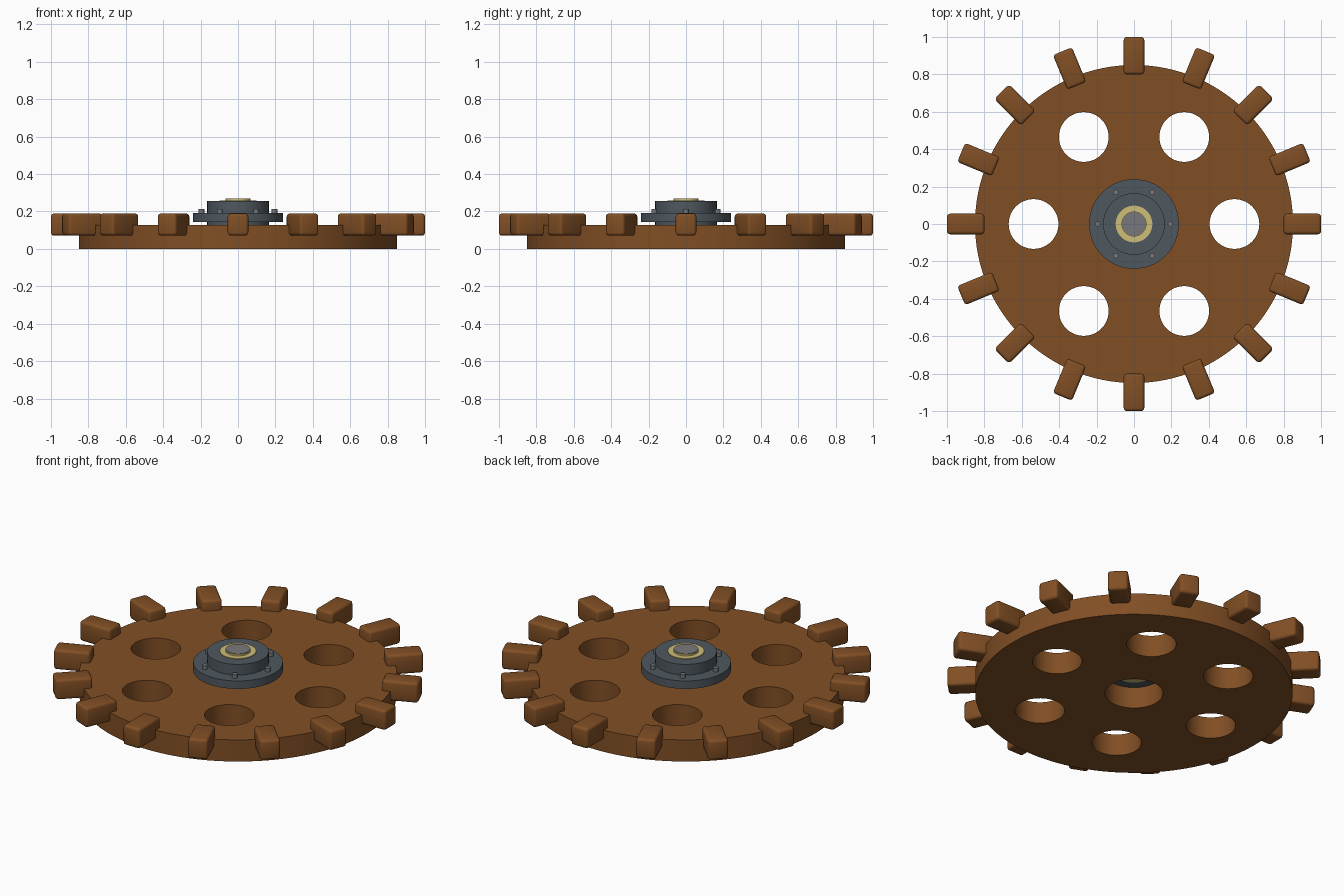
import bpy, bmesh, math
from mathutils import Matrix

if "Cube" in bpy.data.objects:
    bpy.data.objects.remove(bpy.data.objects["Cube"])


def material(name, rgb):
    m = bpy.data.materials.new(name)
    m.diffuse_color = (*rgb, 1)
    m.use_nodes = True
    m.node_tree.nodes["Principled BSDF"].inputs["Base Color"].default_value = m.diffuse_color
    return m


RUST = material("rust brown", (0.22, 0.078, 0.018))
STEEL = material("blue steel", (0.078, 0.098, 0.115))
BRASS = material("pale brass", (0.62, 0.52, 0.19))
SHAFT = material("shaft grey", (0.19, 0.19, 0.20))
BOLT = material("bolt grey", (0.17, 0.185, 0.20))


def finish(name, bm, mat):
    bmesh.ops.recalc_face_normals(bm, faces=bm.faces)
    me = bpy.data.meshes.new(name)
    bm.to_mesh(me)
    bm.free()
    ob = bpy.data.objects.new(name, me)
    bpy.context.collection.objects.link(ob)
    me.materials.append(mat)
    return ob


def smooth(ob):
    bpy.ops.object.select_all(action='DESELECT')
    bpy.context.view_layer.objects.active = ob
    ob.select_set(True)
    bpy.ops.object.shade_smooth_by_angle(angle=math.radians(35))


def lathe(name, profile, mat, seg=64):
    """Closed (radius, z) outline revolved around z."""
    bm = bmesh.new()
    vs = [bm.verts.new((r, 0, z)) for r, z in profile]
    es = [bm.edges.new((vs[i], vs[(i + 1) % len(vs)])) for i in range(len(vs))]
    bmesh.ops.spin(bm, geom=vs + es, cent=(0, 0, 0), axis=(0, 0, 1),
                   angle=math.tau, steps=seg, use_merge=True)
    bmesh.ops.remove_doubles(bm, verts=bm.verts, dist=1e-5)
    ob = finish(name, bm, mat)
    smooth(ob)
    return ob


def add_cylinder(bm, r, z0, z1, x=0, y=0, seg=48):
    bmesh.ops.create_cone(bm, cap_ends=True, segments=seg, radius1=r, radius2=r,
                          depth=z1 - z0,
                          matrix=Matrix.Translation((x, y, (z0 + z1) / 2)))


def ring_points(n, r):
    return [(r * math.cos(math.tau * i / n), r * math.sin(math.tau * i / n)) for i in range(n)]


# Wheel disc with six lightening holes and a central bore
bm = bmesh.new()
add_cylinder(bm, 0.85, 0, 0.128, seg=128)
disc = finish("wheel_disc", bm, RUST)
bm = bmesh.new()
for x, y in ring_points(6, 0.537):
    add_cylinder(bm, 0.133, -0.1, 0.3, x, y)
add_cylinder(bm, 0.155, -0.1, 0.3)
cutter = finish("hole_cutter", bm, RUST)
mod = disc.modifiers.new("holes", 'BOOLEAN')
mod.operation, mod.solver, mod.object = 'DIFFERENCE', 'EXACT', cutter
bpy.ops.object.select_all(action='DESELECT')
bpy.context.view_layer.objects.active = disc
disc.select_set(True)
bpy.ops.object.modifier_apply(modifier=mod.name)
bpy.data.objects.remove(cutter)
smooth(disc)

# Sixteen rounded teeth around the rim
for i in range(16):
    bm = bmesh.new()
    bmesh.ops.create_cube(bm, size=1, matrix=Matrix.Diagonal((0.2, 0.11, 0.118, 1)))
    bmesh.ops.bevel(bm, geom=bm.edges[:], offset=0.016, segments=3,
                    profile=0.5, affect='EDGES')
    bm.transform(Matrix.Rotation(math.tau * i / 16, 4, 'Z')
                 @ Matrix.Translation((0.9, 0, 0.13)))
    smooth(finish(f"tooth_{i + 1:02d}", bm, RUST))

# Flanged hub housing
lathe("hub_housing", [(0.095, 0.126), (0.165, 0.126), (0.165, 0.145), (0.24, 0.145),
                      (0.24, 0.192), (0.165, 0.192), (0.165, 0.255), (0.095, 0.255)], STEEL)

# Brass bushing with a raised inner lip
lathe("bushing", [(0.062, 0.124), (0.098, 0.124), (0.098, 0.259),
                  (0.067, 0.259), (0.067, 0.268), (0.062, 0.268)], BRASS)

# Shaft running through the bushing
bm = bmesh.new()
add_cylinder(bm, 0.064, 0.122, 0.27)
smooth(finish("shaft", bm, SHAFT))

# Flange bolts
for i, (x, y) in enumerate(ring_points(6, 0.195)):
    bm = bmesh.new()
    add_cylinder(bm, 0.015, 0.18, 0.214, x, y, seg=16)
    smooth(finish(f"flange_bolt_{i + 1}", bm, BOLT))
